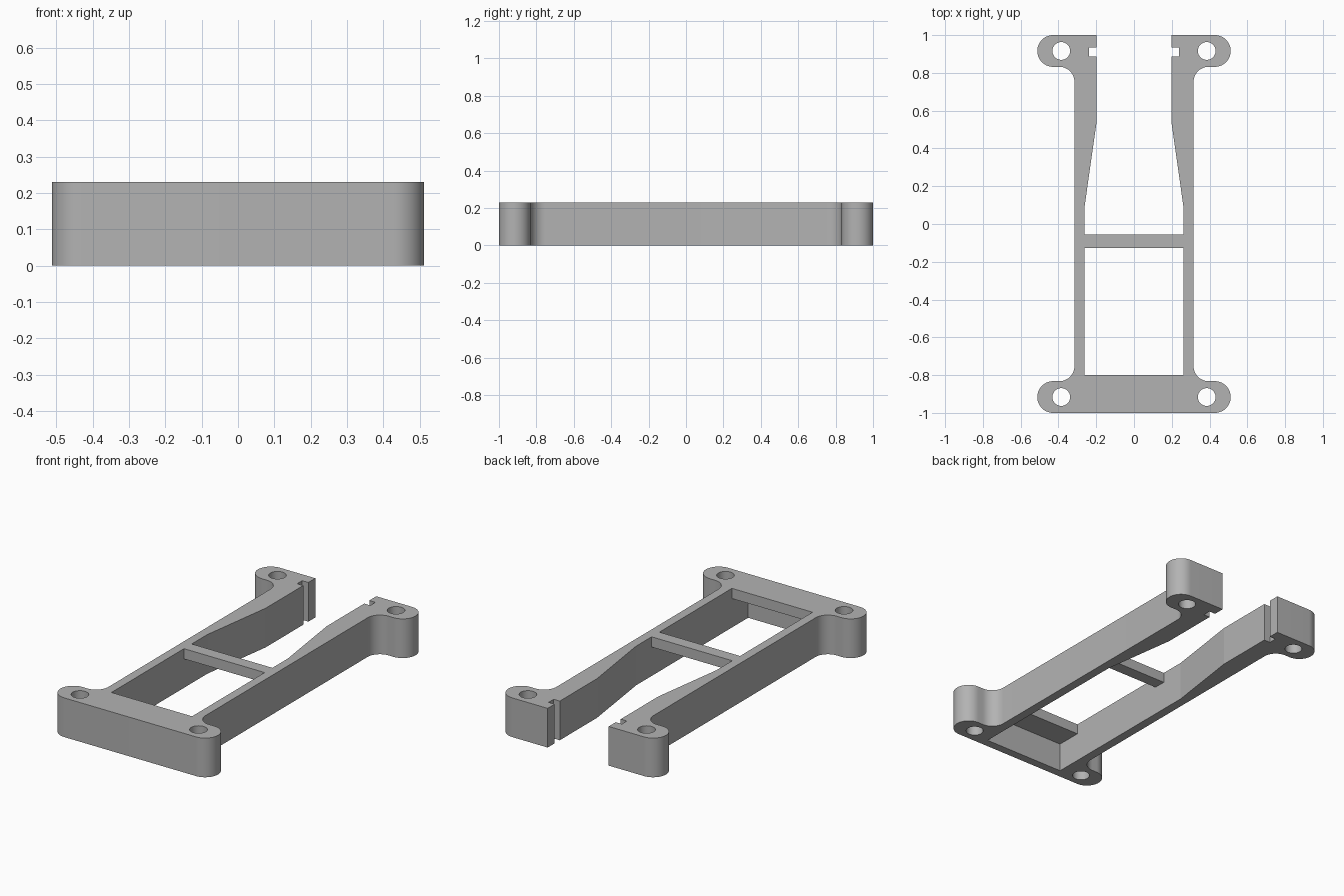
import bpy, bmesh
from math import cos, sin, pi, radians

if "Cube" in bpy.data.objects:
    bpy.data.objects.remove(bpy.data.objects["Cube"])

HEIGHT = 0.23
SHELF = 0.17          # underside of the thin top webs
INNER = 0.262         # half width between the side rails
EAR_R, EAR_X, EAR_Y = 0.084, 0.428, 0.916
HOLE_X, HOLE_R = 0.385, 0.047
FILLET, RAIL_X = 0.08, 0.315

grey = bpy.data.materials.new("grey")
grey.use_nodes = True
grey.diffuse_color = (0.45, 0.45, 0.45, 1)
grey.node_tree.nodes["Principled BSDF"].inputs["Base Color"].default_value = grey.diffuse_color


def arc(cx, cy, r, start, end, steps):
    angles = [radians(start + (end - start) * i / steps) for i in range(steps + 1)]
    return [(cx + r * cos(a), cy + r * sin(a)) for a in angles]


def mirrored(points, axis):
    """Add the reflected points in reverse so the outline stays in order."""
    flip = [(-x, y) if axis == "x" else (x, -y) for x, y in points]
    return points + flip[::-1]


def prism(name, outline, z0, z1):
    bm = bmesh.new()
    face = bm.faces.new([bm.verts.new((x, y, z0)) for x, y in outline])
    top = bmesh.ops.extrude_face_region(bm, geom=[face])["geom"]
    verts = [v for v in top if isinstance(v, bmesh.types.BMVert)]
    bmesh.ops.translate(bm, verts=verts, vec=(0, 0, z1 - z0))
    bmesh.ops.recalc_face_normals(bm, faces=bm.faces)
    mesh = bpy.data.meshes.new(name)
    bm.to_mesh(mesh)
    bm.free()
    mesh.materials.append(grey)
    obj = bpy.data.objects.new(name, mesh)
    bpy.context.collection.objects.link(obj)
    return obj


def rectangle(half_width, y0, y1):
    return mirrored([(half_width, y0), (half_width, y1)], "x")


# Outer body: rounded ears blended into straight side rails
quarter = arc(RAIL_X + FILLET, EAR_Y - EAR_R - FILLET, FILLET, 180, 90, 12)
quarter += arc(EAR_X, EAR_Y, EAR_R, -90, 90, 28)
right_half = mirrored(quarter[::-1], "y")
frame = prism("bracket_frame", mirrored(right_half, "x"), 0, HEIGHT)

# Rear opening: tapered throat with a small retaining slot in each arm
throat = [(INNER, -0.055), (INNER, 0.09), (0.198, 0.54), (0.198, 0.888),
          (0.238, 0.888), (0.238, 0.935), (0.198, 0.935), (0.198, 1.1)]
cutters = [
    prism("rear_opening_cutter", mirrored(throat, "x"), -0.1, 0.4),
    prism("front_window_cutter", rectangle(INNER, -0.80, -0.127), -0.1, 0.4),
    # Hollow underside, leaving a thin front wall, front shelf and crossbar
    prism("underside_cutter", rectangle(INNER, -0.95, 0.0), -0.1, SHELF),
]

# Screw holes through the four ears
for sx in (-1, 1):
    for sy in (-1, 1):
        circle = arc(sx * HOLE_X, sy * EAR_Y, HOLE_R, 0, 360, 40)[:-1]
        cutters.append(prism("screw_hole_cutter", circle, -0.1, 0.4))

bpy.ops.object.select_all(action="DESELECT")
frame.select_set(True)
bpy.context.view_layer.objects.active = frame
for cutter in cutters:
    mod = frame.modifiers.new("cut", "BOOLEAN")
    mod.operation = "DIFFERENCE"
    mod.solver = "EXACT"
    mod.object = cutter
    bpy.ops.object.modifier_apply(modifier=mod.name)
    bpy.data.objects.remove(cutter)

bpy.ops.object.shade_smooth_by_angle(angle=radians(30))
# Keep the slight bends of the flat throat walls crisp
for edge in frame.data.edges:
    a, b = (frame.data.vertices[i].co for i in edge.vertices)
    if abs(a.x) < INNER + 0.01 and abs(b.x) < INNER + 0.01:
        edge.use_edge_sharp = True
